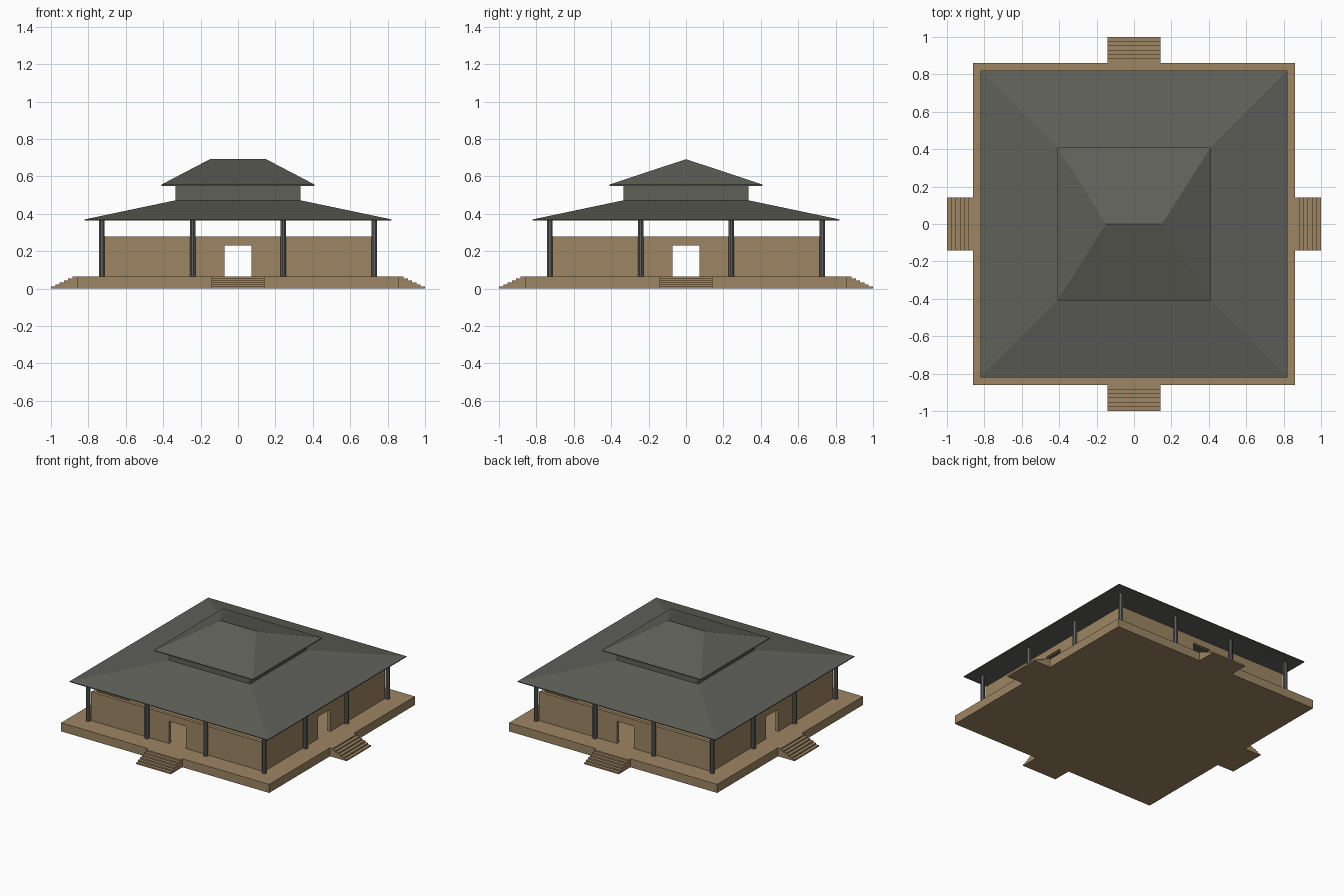
import bpy, bmesh, math
from mathutils import Vector, Matrix

if "Cube" in bpy.data.objects:
    bpy.data.objects.remove(bpy.data.objects["Cube"])


def material(name, rgb):
    m = bpy.data.materials.new(name)
    m.diffuse_color = (*rgb, 1)
    m.use_nodes = True
    m.node_tree.nodes["Principled BSDF"].inputs["Base Color"].default_value = m.diffuse_color
    return m


tan = material("tan_stone", (0.335, 0.235, 0.126))
roof_grey = material("roof_grey", (0.117, 0.117, 0.102))
post_grey = material("post_grey", (0.117, 0.121, 0.115))


def finish(name, bm, mat):
    bmesh.ops.recalc_face_normals(bm, faces=bm.faces)
    me = bpy.data.meshes.new(name)
    bm.to_mesh(me)
    bm.free()
    me.materials.append(mat)
    ob = bpy.data.objects.new(name, me)
    bpy.context.collection.objects.link(ob)
    return ob


def prism(name, points, sweep, mat, turn=0):
    """Extrude a planar outline along sweep, then turn it about z by quarter turns."""
    bm = bmesh.new()
    face = bm.faces.new([bm.verts.new(p) for p in points])
    geo = bmesh.ops.extrude_face_region(bm, geom=[face])["geom"]
    bmesh.ops.translate(bm, vec=Vector(sweep),
                        verts=[v for v in geo if isinstance(v, bmesh.types.BMVert)])
    bm.transform(Matrix.Rotation(turn * math.pi / 2, 4, "Z"))
    return finish(name, bm, mat)


def square(h, z):
    return [(-h, -h, z), (h, -h, z), (h, h, z), (-h, h, z)]


def hip_roof(name, half, z0, z1, z2, top_x, top_y):
    """Thin eave band with four slopes rising to a flat top or a ridge."""
    bm = bmesh.new()
    rings = [square(half, z0), square(half, z1),
             [(-top_x, -top_y, z2), (top_x, -top_y, z2), (top_x, top_y, z2), (-top_x, top_y, z2)]]
    rings = [[bm.verts.new(p) for p in r] for r in rings]
    bm.faces.new(rings[0])
    bm.faces.new(rings[2])
    for a, b in zip(rings, rings[1:]):
        for i in range(4):
            j = (i + 1) % 4
            bm.faces.new((a[i], a[j], b[j], b[i]))
    bmesh.ops.remove_doubles(bm, verts=bm.verts, dist=1e-4)
    return finish(name, bm, mat=roof_grey)


# Platform
BASE, TOP = 0.862, 0.064
prism("platform", square(BASE, 0), (0, 0, TOP), tan)

# Stairs and walls with a doorway, one per side
N = 6
W, T, H = 0.715, 0.025, 0.28
for k, side in enumerate(("front", "right", "back", "left")):
    outline = [(-0.143, -BASE, 0), (-0.143, -1, 0)]
    for i in range(N):
        z = TOP * (i + 1) / N
        outline.append((-0.143, -1 + (1 - BASE) * i / N, z))
        outline.append((-0.143, -1 + (1 - BASE) * (i + 1) / N, z))
    prism(side + "_stairs", outline, (0.286, 0, 0), tan, k)

    d, dz = 0.072, 0.23
    wall = [(-W, TOP), (-d, TOP), (-d, dz), (d, dz), (d, TOP),
            (W - T, TOP), (W - T, H), (-W, H)]
    prism(side + "_wall", [(x, -W, z) for x, z in wall], (0, T, 0), tan, k)

# Posts on a four by four grid
grid = (-0.729, -0.243, 0.243, 0.729)
for i, x in enumerate(grid):
    for j, y in enumerate(grid):
        ring = [(x + 0.016 * math.cos(a), y + 0.016 * math.sin(a), TOP)
                for a in (math.pi / 8 + n * math.pi / 4 for n in range(8))]
        prism(f"post_{i}_{j}", ring, (0, 0, 0.367 - TOP), post_grey)

# Two-tier roof with a neck between
hip_roof("lower_roof", 0.82, 0.364, 0.370, 0.472, 0.335, 0.335)
prism("roof_neck", square(0.335, 0.46), (0, 0, 0.095), roof_grey)
hip_roof("upper_roof", 0.41, 0.550, 0.556, 0.692, 0.15, 0.0)
